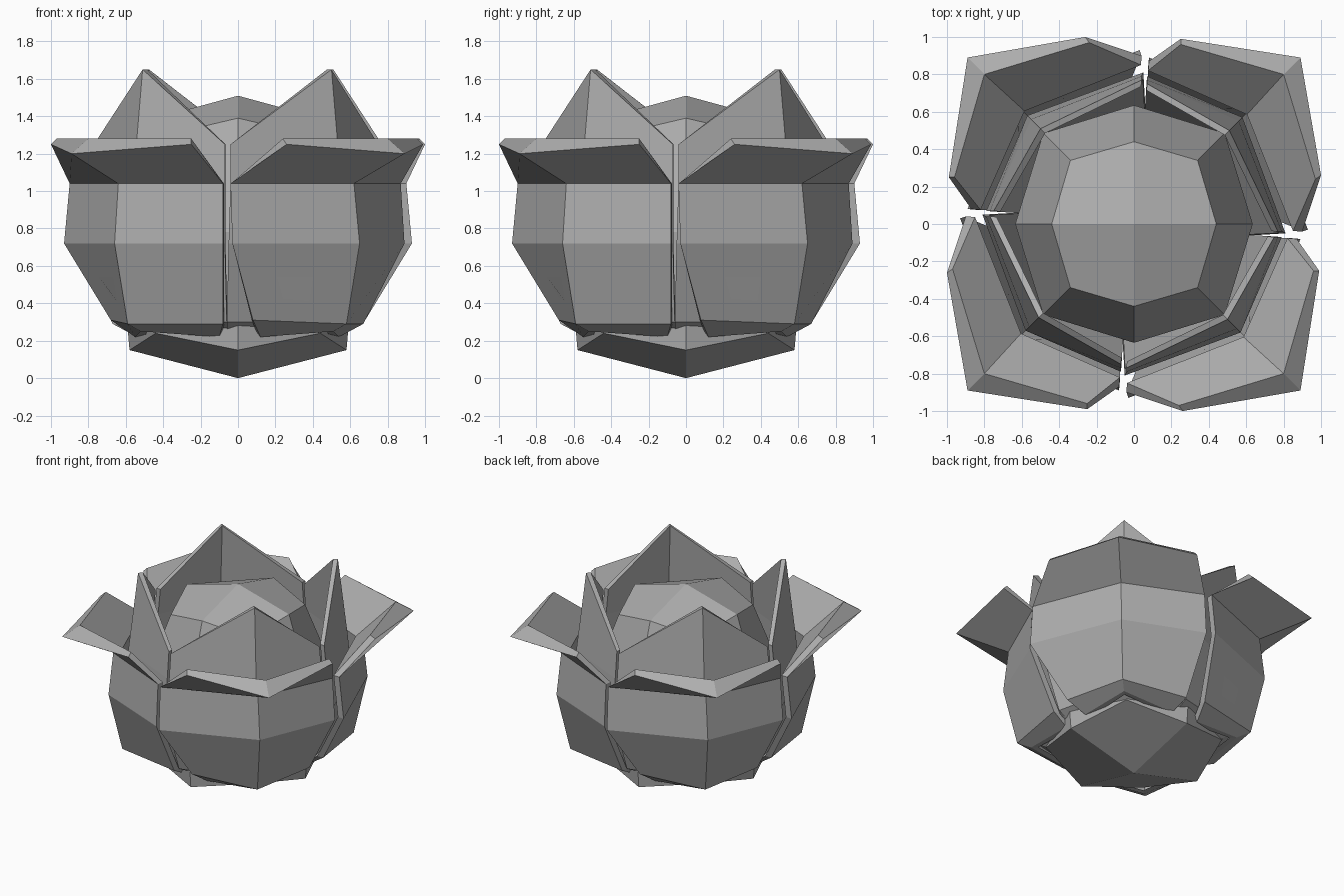
import bpy, bmesh, math
from mathutils import Matrix, Vector

if "Cube" in bpy.data.objects:
    bpy.data.objects.remove(bpy.data.objects["Cube"])

grey = bpy.data.materials.new("dark_grey")
grey.diffuse_color = (0.42, 0.42, 0.42, 1)
grey.use_nodes = True
grey.node_tree.nodes["Principled BSDF"].inputs["Base Color"].default_value = grey.diffuse_color


def finish(bm, name):
    bmesh.ops.recalc_face_normals(bm, faces=bm.faces)
    me = bpy.data.meshes.new(name)
    bm.to_mesh(me)
    bm.free()
    me.materials.append(grey)
    ob = bpy.data.objects.new(name, me)
    bpy.context.collection.objects.link(ob)
    return ob


# Rounded head: a once-divided cube with each level reshaped
# level -> {outward axes: (offset, height)}
levels = {
    1: {0: (0, 1.51), 1: (0.44, 1.39), 2: (0.34, 1.31)},
    0: {1: (0.635, 0.78), 2: (0.485, 0.78)},
    -1: {0: (0, 0.0), 1: (0.58, 0.15), 2: (0.44, 0.24)},
}
bm = bmesh.new()
bmesh.ops.create_cube(bm, size=2)
bmesh.ops.subdivide_edges(bm, edges=bm.edges[:], cuts=1, use_grid_fill=True)
for v in bm.verts:
    a, b, c = (round(k) for k in v.co)
    off, z = levels[c][abs(a) + abs(b)]
    v.co = (a * off, b * off, z)
finish(bm, "head")


def leaf(name, rows, thickness, turn, inner_tip=None):
    """Folded closed shell; each row holds left edge, middle fold, right edge."""
    def inward(p):
        p = Vector(p)
        return p - Vector((p.x, p.y, 0)).normalized() * thickness

    inside = [[inward(p) for p in row] for row in rows]
    if inner_tip:
        inside[-1] = inner_tip
    bm = bmesh.new()
    # each row becomes a closed loop: outside left to right, inside back again
    loops = [[bm.verts.new(p) for p in list(o) + list(i)[::-1]]
             for o, i in zip(rows, inside)]
    for lo, hi in zip(loops, loops[1:]):
        for i in range(6):
            j = (i + 1) % 6
            bm.faces.new((lo[i], lo[j], hi[j], hi[i]))
    for l in (loops[0], loops[-1]):
        bm.faces.new((l[0], l[1], l[4], l[5]))
        bm.faces.new((l[1], l[2], l[3], l[4]))
    bm.transform(Matrix.Rotation(turn, 4, 'Z'))
    finish(bm, name)


# Outer leaf, bottom to flared lip
outer = [
    [(0.12, -0.55, 0.22), (0.51, -0.52, 0.25), (0.54, -0.10, 0.22)],
    [(0.08, -0.68, 0.31), (0.58, -0.59, 0.29), (0.67, -0.08, 0.29)],
    [(-0.03, -0.93, 0.72), (0.65, -0.66, 0.72), (0.89, -0.08, 0.72)],
    [(-0.04, -0.90, 1.04), (0.62, -0.64, 1.04), (0.87, -0.08, 1.04)],
    [(0.26, -1.0, 1.25), (0.89, -0.89, 1.20), (0.99, -0.25, 1.25)],
]
lip = [(0.24, -0.97, 1.28), (0.80, -0.80, 1.28), (0.96, -0.25, 1.28)]

# Inner leaf, bottom to pointed tip
inner = [
    [(-0.06, -0.53, 0.24), (0.43, -0.44, 0.24), (0.53, -0.06, 0.24)],
    [(-0.06, -0.64, 0.30), (0.50, -0.51, 0.30), (0.62, -0.06, 0.30)],
    [(-0.05, -0.81, 0.72), (0.57, -0.58, 0.72), (0.79, -0.07, 0.72)],
    [(-0.04, -0.79, 1.05), (0.55, -0.56, 1.05), (0.77, -0.07, 1.05)],
    [(-0.04, -0.77, 1.25), (0.50, -0.51, 1.65), (0.75, -0.07, 1.25)],
]

for i in range(4):
    leaf(f"outer_leaf_{i + 1}", outer, 0.05, i * math.pi / 2, lip)
    leaf(f"inner_leaf_{i + 1}", inner, 0.035, i * math.pi / 2)
